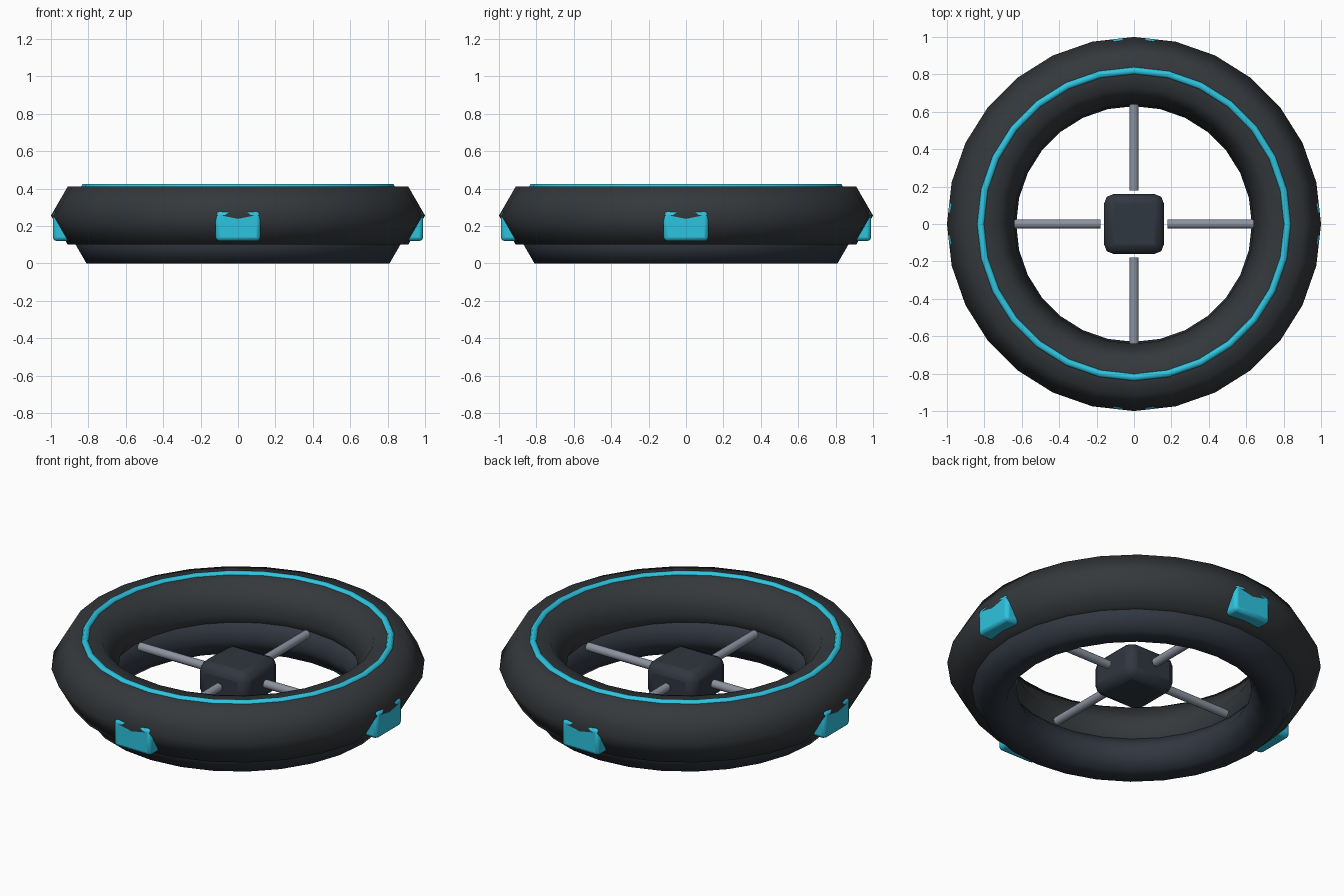
import bpy
from math import radians, pi, cos, sin

if "Cube" in bpy.data.objects:
    bpy.data.objects.remove(bpy.data.objects["Cube"])


def material(name, rgb):
    m = bpy.data.materials.new(name)
    m.diffuse_color = (*rgb, 1)
    m.use_nodes = True
    m.node_tree.nodes["Principled BSDF"].inputs["Base Color"].default_value = m.diffuse_color
    return m


rubber = material("dark_rubber", (0.035, 0.040, 0.045))
slate = material("dark_slate", (0.030, 0.038, 0.052))
cyan = material("cyan_glow", (0.027, 0.55, 0.74))
steel = material("steel", (0.26, 0.29, 0.35))


def finish(name, mat, angle=None):
    ob = bpy.context.object
    ob.name = name
    ob.data.materials.append(mat)
    if angle is None:
        bpy.ops.object.shade_smooth()
    else:
        bpy.ops.object.shade_smooth_by_angle(angle=radians(angle))
    return ob


def ring(name, major, minor, z, mat):
    bpy.ops.mesh.primitive_torus_add(major_radius=major, minor_radius=minor,
                                     major_segments=28, minor_segments=6,
                                     location=(0, 0, z))
    return finish(name, mat)


def rounded_box(name, size, loc, turn, bevel, mat):
    bpy.ops.mesh.primitive_cube_add(size=1, location=loc, rotation=(0, 0, turn))
    bpy.context.object.scale = size
    bpy.ops.object.transform_apply(location=False, rotation=False, scale=True)
    ob = finish(name, mat, 40)
    mod = ob.modifiers.new("rounding", 'BEVEL')
    mod.width = bevel
    mod.segments = 2
    return ob


# Hexagonal-section rings: main body, lower rim and glowing strip on top
ring("main_ring", 0.82, 0.18, 0.256, rubber)
ring("lower_ring", 0.75, 0.12, 0.104, slate)
ring("light_strip", 0.82, 0.022, 0.406, cyan)

# Central hub
rounded_box("hub", (0.32, 0.32, 0.21), (0, 0, 0.185), 0, 0.05, slate)

# Four spokes and four outer pads
for i, side in enumerate(("right", "back", "left", "front")):
    a = i * pi / 2
    bpy.ops.mesh.primitive_cylinder_add(vertices=10, radius=0.025, depth=0.46,
                                        location=(0.41 * cos(a), 0.41 * sin(a), 0.19),
                                        rotation=(0, pi / 2, a))
    finish(side + "_spoke", steel, 40)
    rounded_box(side + "_pad", (0.12, 0.24, 0.16),
                (0.93 * cos(a), 0.93 * sin(a), 0.20), a, 0.02, cyan)
